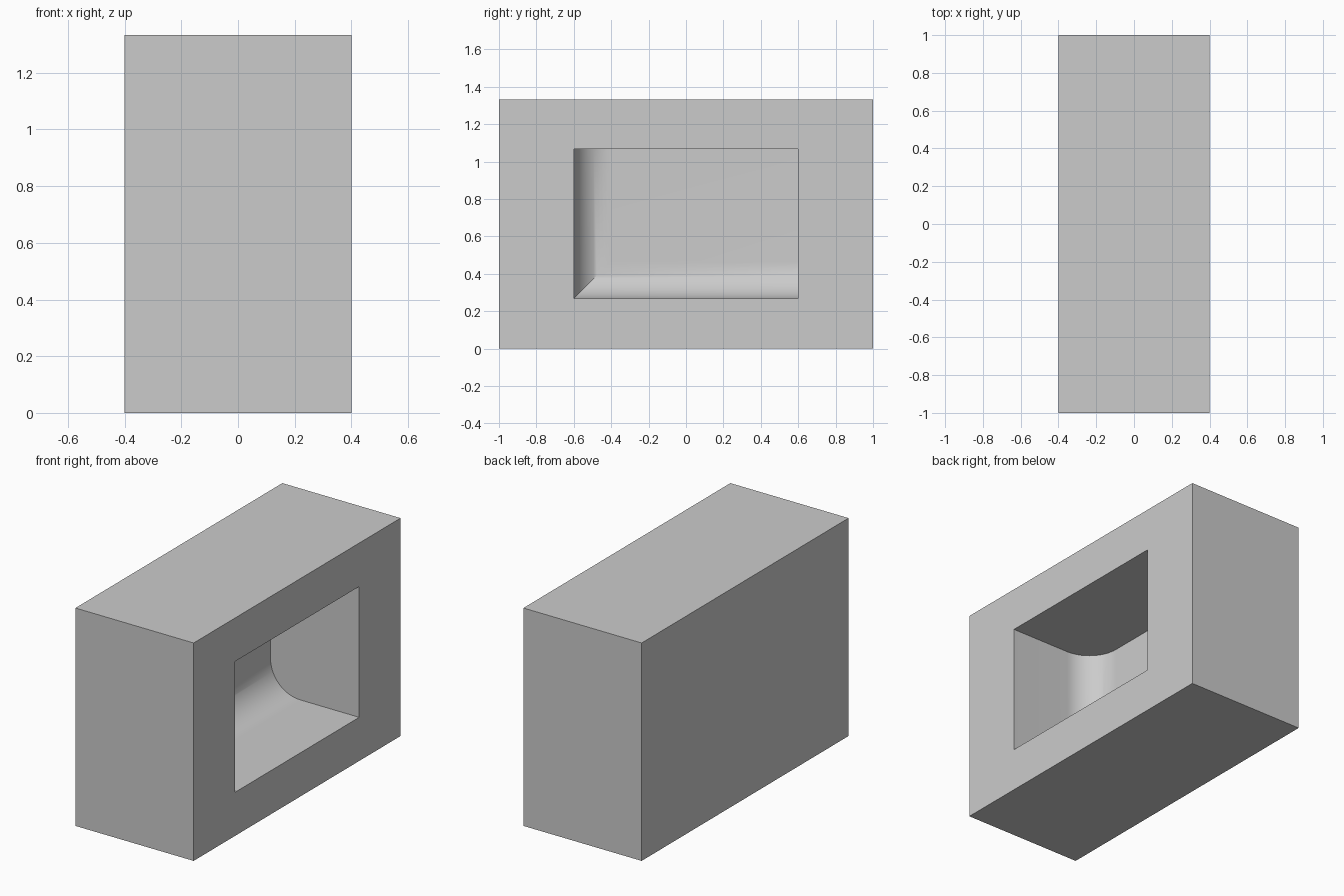
import bpy
import bmesh
from math import sin, cos, pi

default = bpy.data.objects.get("Cube")
if default:
    bpy.data.objects.remove(default, do_unlink=True)

HALF_X, HALF_Y, HEIGHT = 0.4, 1.0, 1.333
POCKET_Y, POCKET_LOW, POCKET_HIGH = 0.6, 0.267, 1.067
BACK_X, RADIUS, STEPS = -0.2, 0.2, 16

grey = bpy.data.materials.new("plain grey")
grey.use_nodes = True
colour = (0.6, 0.6, 0.6, 1)
grey.diffuse_color = colour
grey.node_tree.nodes["Principled BSDF"].inputs["Base Color"].default_value = colour

bm = bmesh.new()


def ring(x, y0, y1, z0, z1):
    """Rectangle of vertices facing along x."""
    return [bm.verts.new((x, y, z)) for y, z in ((y0, z0), (y1, z0), (y1, z1), (y0, z1))]


def bridge(a, b):
    """Join two rectangles with four quads."""
    for i in range(4):
        j = (i + 1) % 4
        bm.faces.new((a[i], a[j], b[j], b[i]))


# Outer block, then the rim around the pocket mouth
rings = [ring(x, -HALF_Y, HALF_Y, 0, HEIGHT) for x in (-HALF_X, HALF_X)]
rings.append(ring(HALF_X, -POCKET_Y, POCKET_Y, POCKET_LOW, POCKET_HIGH))

# Pocket walls, rounded into the back only along the floor and the front wall
for step in range(STEPS + 1):
    angle = step / STEPS * pi / 2
    inset = RADIUS * (1 - cos(angle))
    x = BACK_X + RADIUS * (1 - sin(angle))
    rings.append(ring(x, -POCKET_Y + inset, POCKET_Y, POCKET_LOW + inset, POCKET_HIGH))

for a, b in zip(rings, rings[1:]):
    bridge(a, b)
bm.faces.new(reversed(rings[0]))
bm.faces.new(rings[-1])
bmesh.ops.recalc_face_normals(bm, faces=bm.faces)

mesh = bpy.data.meshes.new("block_with_pocket")
bm.to_mesh(mesh)
bm.free()
mesh.materials.append(grey)
block = bpy.data.objects.new("block_with_pocket", mesh)
bpy.context.collection.objects.link(block)

# Smooth fillets with crisp corners
bpy.ops.object.select_all(action='DESELECT')
block.select_set(True)
bpy.context.view_layer.objects.active = block
bpy.ops.object.shade_smooth_by_angle(angle=pi / 6)
